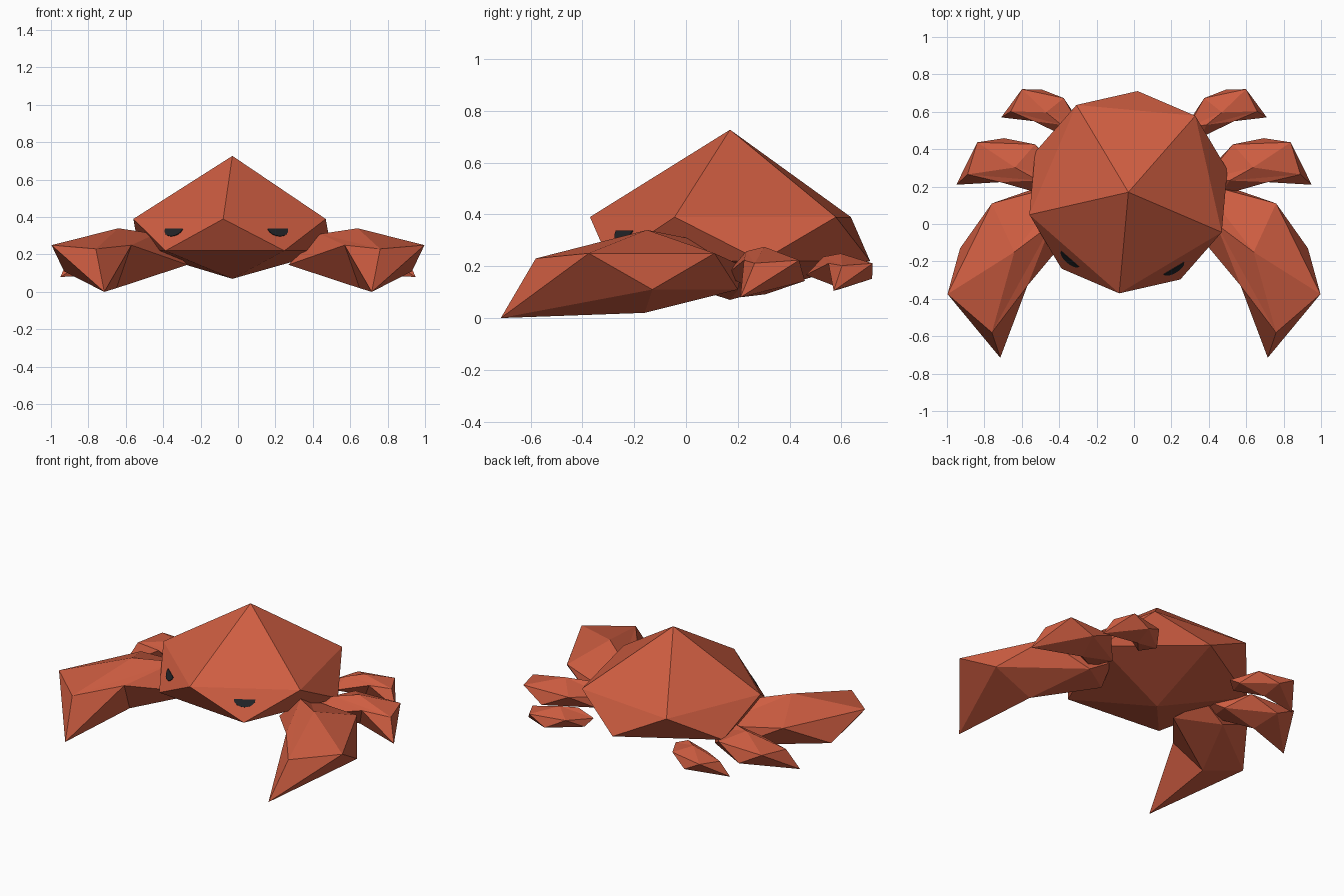
import bpy, bmesh, math
from mathutils import Vector, Matrix

if "Cube" in bpy.data.objects:
    bpy.data.objects.remove(bpy.data.objects["Cube"])


def material(name, rgb):
    m = bpy.data.materials.new(name)
    m.diffuse_color = (*rgb, 1)
    m.use_nodes = True
    m.node_tree.nodes["Principled BSDF"].inputs["Base Color"].default_value = m.diffuse_color
    return m


shell_red = material("shell red", (0.62, 0.11, 0.053))
eye_black = material("eye black", (0.015, 0.017, 0.02))


def make_object(name, points, faces, mat):
    bm = bmesh.new()
    vs = [bm.verts.new(p) for p in points]
    for f in faces:
        bm.faces.new([vs[i] for i in f])
    bmesh.ops.recalc_face_normals(bm, faces=bm.faces)
    me = bpy.data.meshes.new(name)
    bm.to_mesh(me)
    bm.free()
    me.materials.append(mat)
    ob = bpy.data.objects.new(name, me)
    bpy.context.collection.objects.link(ob)
    return ob


# Twenty-sided topology: pole 0, ring 1-5, ring 6-10, pole 11
ICO = []
for i in range(5):
    j = (i + 1) % 5
    ICO += [(0, 1 + i, 1 + j), (1 + i, 6 + i, 1 + j),
            (1 + j, 6 + i, 6 + j), (11, 6 + j, 6 + i)]

# Body: icosahedron with a tall top half and a shallow belly
centre = Vector((-0.03, 0.17, 0))


def ring(start, radius, z):
    return [centre + Vector((radius * math.cos(math.radians(start + 72 * k)),
                             radius * math.sin(math.radians(start + 72 * k)), z))
            for k in range(5)]


upper = ring(-95.2, 0.543, 0.39)
lower = ring(-59.2, 0.543, 0.22)
make_object("body", [centre + Vector((0, 0, 0.727))] + upper + lower
            + [centre + Vector((0, 0, 0.07))], ICO, shell_red)

# Eyes: thin half discs lying on the two front side faces
for name, a, b, c in (("right_eye", upper[0], upper[1], lower[0]),
                      ("left_eye", upper[4], upper[0], lower[4])):
    mid = (a + b) / 2
    along = (b - a).normalized()
    down = (c - mid).normalized()
    out = along.cross(down).normalized()
    if out.dot(mid - centre - Vector((0, 0, 0.3))) < 0:
        out = -out
    base = mid + (c - mid) * 0.32
    arc = [base + along * 0.063 * math.cos(t) + down * 0.046 * math.sin(t)
           for t in (math.pi * k / 8 for k in range(9))]
    n = len(arc)
    pts = [p + out * 0.004 for p in arc] + [p - out * 0.003 for p in arc]
    faces = [tuple(range(n)), tuple(range(2 * n - 1, n - 1, -1))]
    faces += [(i, (i + 1) % n, n + (i + 1) % n, n + i) for i in range(n)]
    make_object(name, pts, faces, eye_black)

# Limb shape: tip, outer ring, inner ring, root hidden in the body
TIP = Vector((0.715, -0.715, 0))
LIMB = [Vector(p) for p in (
    TIP,
    (0.76, -0.58, 0.23), (0.997, -0.375, 0.25), (0.93, -0.13, 0.11),
    (0.65, -0.16, 0.02), (0.57, -0.33, 0.25),
    (0.64, -0.15, 0.34), (0.76, 0.11, 0.25), (0.50, 0.20, 0.11),
    (0.27, 0.03, 0.145), (0.44, 0.0, 0.31),
    (0.35, 0.22, 0.20))]

# Claws and legs: the same limb turned and scaled about its tip, mirrored
for name, tip, turn, size in (("claw", TIP, 0, 1),
                              ("middle_leg", (0.95, 0.21, 0.08), 66, 0.573),
                              ("back_leg", (0.71, 0.57, 0.105), 76, 0.424)):
    rot = Matrix.Rotation(math.radians(turn), 3, 'Z')
    pts = [Vector(tip) + rot @ (p - TIP) * size for p in LIMB]
    for side, sx in (("right", 1), ("left", -1)):
        make_object(f"{side}_{name}", [(sx * p.x, p.y, p.z) for p in pts],
                    ICO, shell_red)
